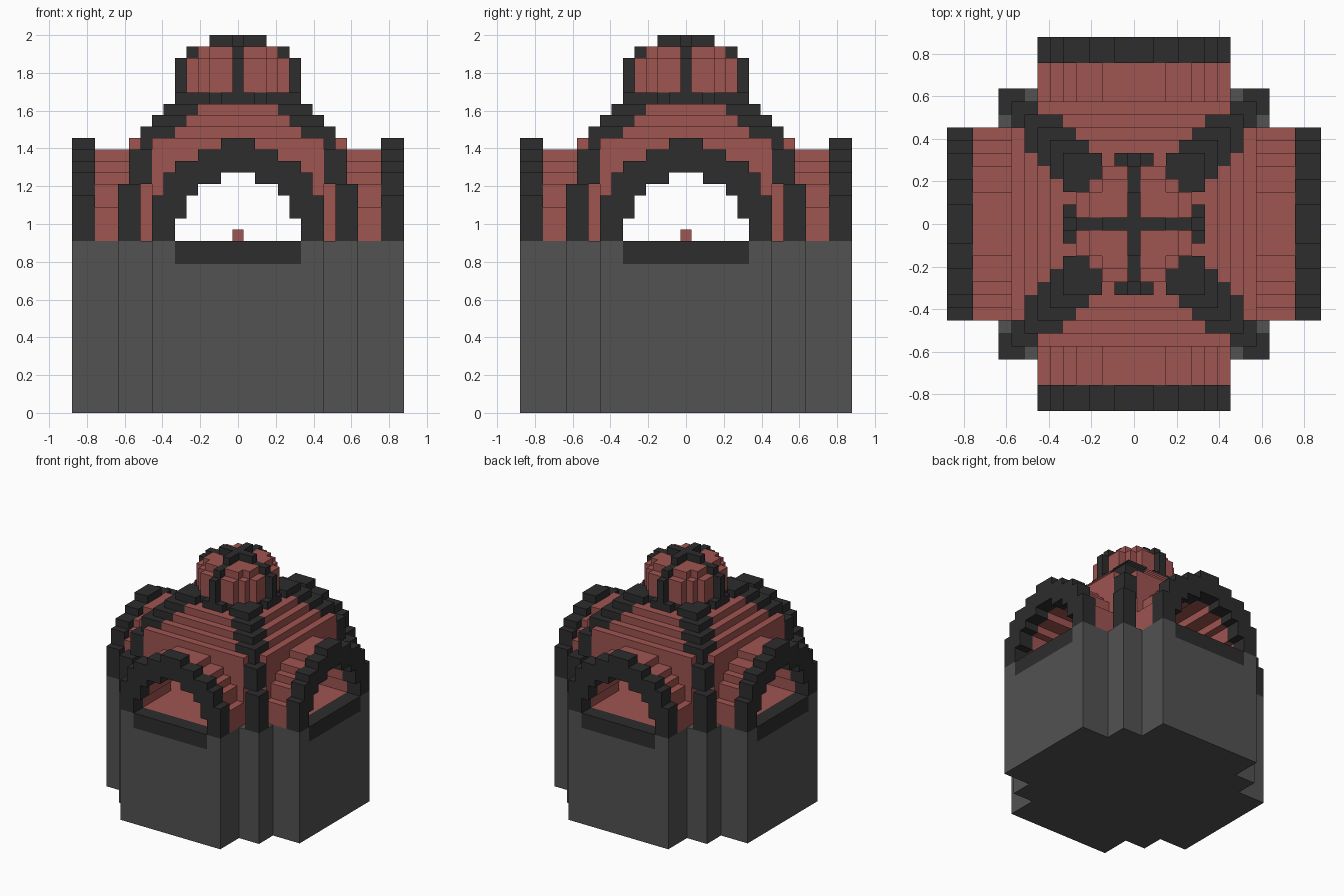
import bpy, bmesh
from mathutils import Vector

cube = bpy.data.objects.get("Cube")
if cube:
    bpy.data.objects.remove(cube, do_unlink=True)

U = 2 / 33          # block size
HALF, TOP = 14, 33  # grid extents in blocks
BASE = 15           # top of the plinth


def make_material(name, rgb):
    mat = bpy.data.materials.new(name)
    mat.use_nodes = True
    mat.diffuse_color = (*rgb, 1)
    mat.node_tree.nodes["Principled BSDF"].inputs["Base Color"].default_value = (*rgb, 1)
    return mat


grey = make_material("grey_stone", (0.085, 0.085, 0.085))
dark = make_material("dark_trim", (0.026, 0.026, 0.026))
red = make_material("red_brick", (0.342, 0.089, 0.082))


def step(table, k):
    """Half-width in blocks at layer k, from (upper layer limit, half-width) steps."""
    return next((w for limit, w in table if k < limit), -1)


# Stepped profiles of the arches, the vaults, the dome and its ribs
OPENING = [(17, 5), (19, 4), (20, 3), (21, 1)]
ARCH = [(19, 7), (21, 6), (22, 5), (23, 3), (24, 1)]
VAULT = [(18, 7), (20, 6), (21, 5), (22, 4), (23, 2)]
DOME = [(24, 9), (25, 8), (26, 7), (27, 6)]
CAVITY = [(21, 6), (24, 5), (25, 4), (26, 2)]
RIB = [(20, 10), (23, 9), (25, 8), (26, 7), (27, 6), (28, 5)]
LANTERN = [(31, 4.7), (32, 3.7)]
LANTERN_RIB = [(31, 5), (32, 4), (33, 2)]


# Each rule uses a = larger and b = smaller distance from the centre
# so that all four sides and corners repeat
def is_plinth(a, b, k):
    return k < BASE and (b <= 7 or a <= 10) and not is_sill(a, b, k)


def is_sill(a, b, k):
    return BASE - 2 <= k < BASE and a >= 13 and b <= 5


def is_arch(a, b, k):
    return k >= BASE and a >= 13 and step(OPENING, k) < b <= step(ARCH, k)


def is_vault(a, b, k):
    return k >= BASE and 10 <= a <= 12 and step(OPENING, k) < b <= step(VAULT, k)


def is_rib(a, b, k):
    n = step(RIB, k)
    return k >= BASE and a <= n and b >= n - (2 if k >= 23 else 1)


def is_dome(a, b, k):
    f = step(DOME, k)
    shape = a <= f - 1 or (a <= f and b <= f - 2)
    hollow = a <= step(CAVITY, k) or b <= step(OPENING, k)
    return k >= BASE and shape and not hollow and not is_rib(a, b, k)


def is_collar(a, b, k):
    return k == 27 and a * a + b * b <= 28


def is_lantern_rib(a, b, k):
    return k >= 28 and b == 0 and a <= step(LANTERN_RIB, k) or k == 32 and a <= 2 and b <= 0


def is_lantern(a, b, k):
    r = step(LANTERN, k)
    return k >= 28 and r > 0 and a * a + b * b <= r * r and b > 0


def is_centre_block(a, b, k):
    return k == BASE and a == 0


DIRS = [Vector(d) for d in ((1, 0, 0), (-1, 0, 0), (0, 1, 0), (0, -1, 0), (0, 0, 1), (0, 0, -1))]


def build(name, rule, mats, pick=None):
    """Turn a block rule into a mesh of outer faces, merging flat neighbours."""
    span = range(-HALF, HALF + 1)
    cells = {(i, j, k) for i in span for j in span for k in range(TOP)
             if rule(max(abs(i), abs(j)), min(abs(i), abs(j)), k)}
    bm = bmesh.new()
    corners = {}

    def vert(p):
        key = tuple(round(c * 2) for c in p)
        if key not in corners:
            corners[key] = bm.verts.new(p * U)
        return corners[key]

    for cell in cells:
        mid = Vector(cell) + Vector((0, 0, 0.5))
        for d in DIRS:
            if tuple(int(c + e) for c, e in zip(cell, d)) in cells:
                continue
            s = Vector((d.y, d.z, d.x)) / 2
            t = d.cross(s)
            c = mid + d / 2
            face = bm.faces.new([vert(c + q) for q in (s + t, t - s, -s - t, s - t)])
            face.material_index = pick(cell, d) if pick else 0
    bmesh.ops.dissolve_limit(bm, angle_limit=0.01, verts=bm.verts, edges=bm.edges,
                             delimit={'MATERIAL'})
    bmesh.ops.recalc_face_normals(bm, faces=bm.faces)
    mesh = bpy.data.meshes.new(name)
    bm.to_mesh(mesh)
    bm.free()
    for m in mats:
        mesh.materials.append(m)
    obj = bpy.data.objects.new(name, mesh)
    bpy.context.collection.objects.link(obj)


def floor_colour(cell, d):
    """Inner floor: red tiles around a dark central disc."""
    i, j, k = cell
    a, b = max(abs(i), abs(j)), min(abs(i), abs(j))
    if d.z < 0.5 or k != BASE - 1 or (b > 5 and a > 6):
        return 0
    return 1 if i * i + j * j <= 36 else 2


build("plinth", is_plinth, [grey, dark, red], floor_colour)
build("window_sills", is_sill, [dark])
build("window_arches", is_arch, [dark])
build("side_vaults", is_vault, [red])
build("dome", is_dome, [red])
build("dome_ribs", is_rib, [dark])
build("dome_collar", is_collar, [dark])
build("lantern", is_lantern, [red])
build("lantern_ribs", is_lantern_rib, [dark])
build("floor_centre_block", is_centre_block, [red])
